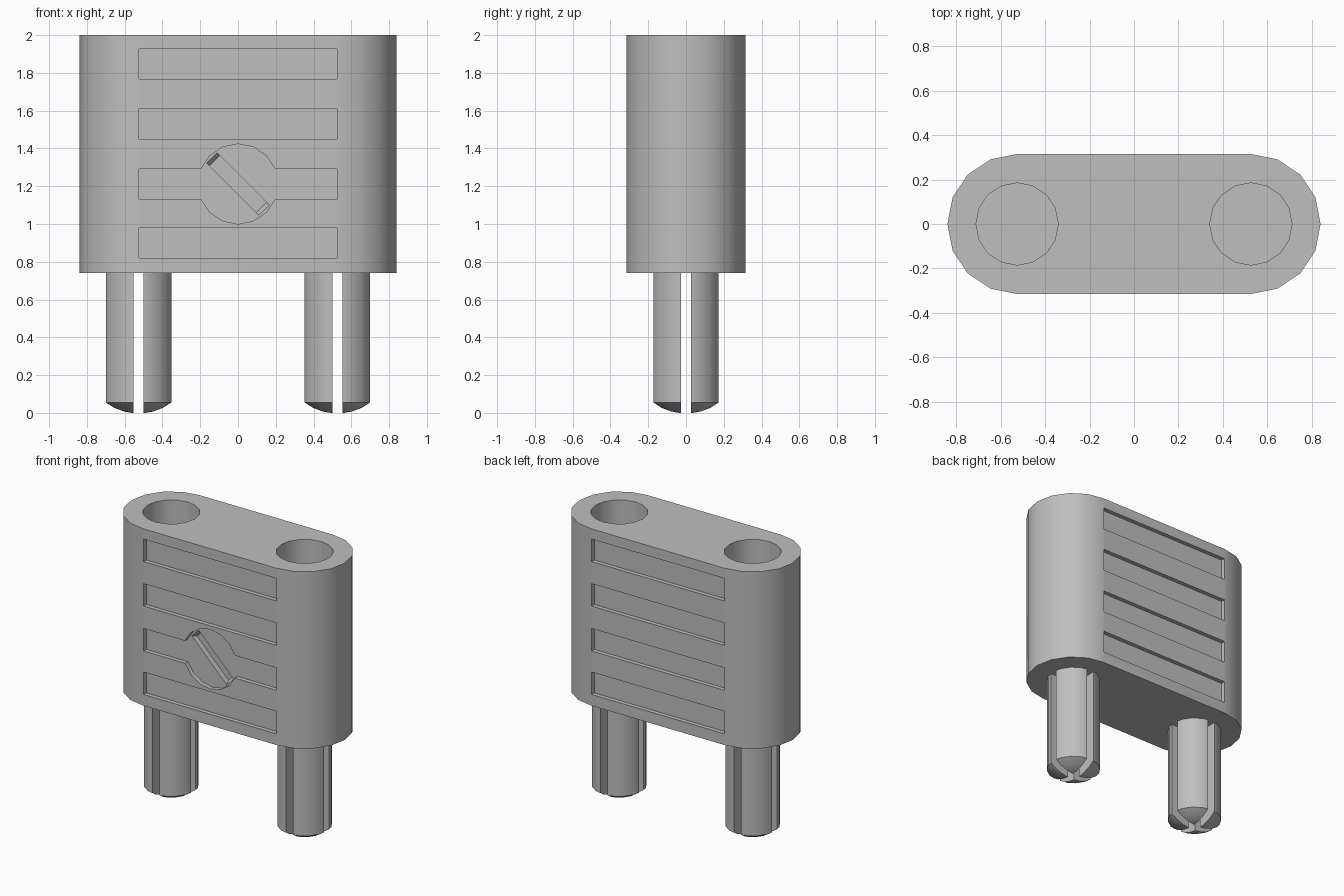
import bpy
import bmesh
from math import cos, sin, pi, radians
from mathutils import Matrix, Vector

cube = bpy.data.objects.get("Cube")
if cube:
    bpy.data.objects.remove(cube, do_unlink=True)

SIDES = 16
PIN_X = 0.526        # distance of pins and sockets from the middle
HALF_Y = 0.315       # half thickness of the body
BASE, TOP = 0.74, 2.0
GROOVE = 0.03        # groove depth

grey = bpy.data.materials.new("grey_plastic")
grey.use_nodes = True
colour = (0.52, 0.52, 0.52, 1)
grey.diffuse_color = colour
grey.node_tree.nodes["Principled BSDF"].inputs["Base Color"].default_value = colour


def make(name, rings):
    """Solid from stacked rings of equal point count."""
    bm = bmesh.new()
    loops = [[bm.verts.new(p) for p in ring] for ring in rings]
    n = len(loops[0])
    for a, b in zip(loops, loops[1:]):
        for i in range(n):
            j = (i + 1) % n
            bm.faces.new((a[i], a[j], b[j], b[i]))
    bm.faces.new(loops[0][::-1])
    bm.faces.new(loops[-1])
    bmesh.ops.recalc_face_normals(bm, faces=bm.faces)
    mesh = bpy.data.meshes.new(name)
    bm.to_mesh(mesh)
    bm.free()
    mesh.materials.append(grey)
    obj = bpy.data.objects.new(name, mesh)
    bpy.context.collection.objects.link(obj)
    return obj


def circle(r, z, cx=0):
    return [Vector((cx + r * cos(2 * pi * i / SIDES), r * sin(2 * pi * i / SIDES), z))
            for i in range(SIDES)]


def rect(hx, hy, z):
    return [Vector((x * hx, y * hy, z)) for x, y in ((-1, -1), (1, -1), (1, 1), (-1, 1))]


def activate(obj):
    bpy.ops.object.select_all(action="DESELECT")
    obj.select_set(True)
    bpy.context.view_layer.objects.active = obj


def cut(obj, cutter):
    cutter.hide_render = True
    mod = obj.modifiers.new("cut", "BOOLEAN")
    mod.operation = "DIFFERENCE"
    mod.solver = "EXACT"
    mod.object = cutter
    activate(obj)
    bpy.ops.object.modifier_apply(modifier=mod.name)
    bpy.data.objects.remove(cutter, do_unlink=True)


def finish(obj):
    activate(obj)
    bpy.ops.object.shade_smooth_by_angle(angle=radians(30))
    weighted = obj.modifiers.new("even shading", "WEIGHTED_NORMAL")
    weighted.keep_sharp = True


# Body with rounded ends
def stadium(z):
    half = SIDES // 2
    pts = []
    for side in (1, -1):
        for i in range(half + 1):
            a = -pi / 2 + pi * i / half
            pts.append(Vector((side * (0.525 + HALF_Y * cos(a)), side * HALF_Y * sin(a), z)))
    return pts


body = make("body", [stadium(BASE), stadium(TOP)])

# Sockets in the top
for side in (-1, 1):
    x = side * PIN_X
    cut(body, make("socket_cutter", [circle(0.185, 1.1, x), circle(0.185, 2.1, x)]))

# Grip grooves on both faces
for face in (-1, 1):
    for z in (0.9, 1.21, 1.53, 1.847):
        groove = make("groove_cutter", [rect(0.523, 0.05, -0.08), rect(0.523, 0.05, 0.08)])
        groove.data.transform(Matrix.Translation((0, face * (HALF_Y - GROOVE + 0.05), z)))
        cut(body, groove)

# Round screw recess on the front, with a slanted driver slot
to_front = Matrix.Translation((0, -HALF_Y, 1.212)) @ Matrix.Rotation(pi / 2, 4, "X")
recess = make("recess_cutter", [circle(0.212, -GROOVE), circle(0.212, 0.05)])
recess.data.transform(to_front)
cut(body, recess)
slot = make("slot_cutter", [rect(0.175, 0.038, -GROOVE - 0.04), rect(0.198, 0.038, -GROOVE + 0.005)])
slot.data.transform(to_front @ Matrix.Rotation(-pi / 4, 4, "Z"))
cut(body, slot)
finish(body)

# Split pins with domed tips
profile = [(0.045, 0), (0.085, 0.008), (0.135, 0.027), (0.178, 0.055), (0.178, BASE)]
for side, name in ((1, "left_pin"), (-1, "right_pin")):
    pin = make(name, [circle(r, z) for r, z in profile])
    for hx, hy in ((0.027, 0.3), (0.3, 0.027)):
        cut(pin, make("split_cutter", [rect(hx, hy, -0.1), rect(hx, hy, BASE + 0.1)]))
    pin.location.x = side * PIN_X
    finish(pin)
